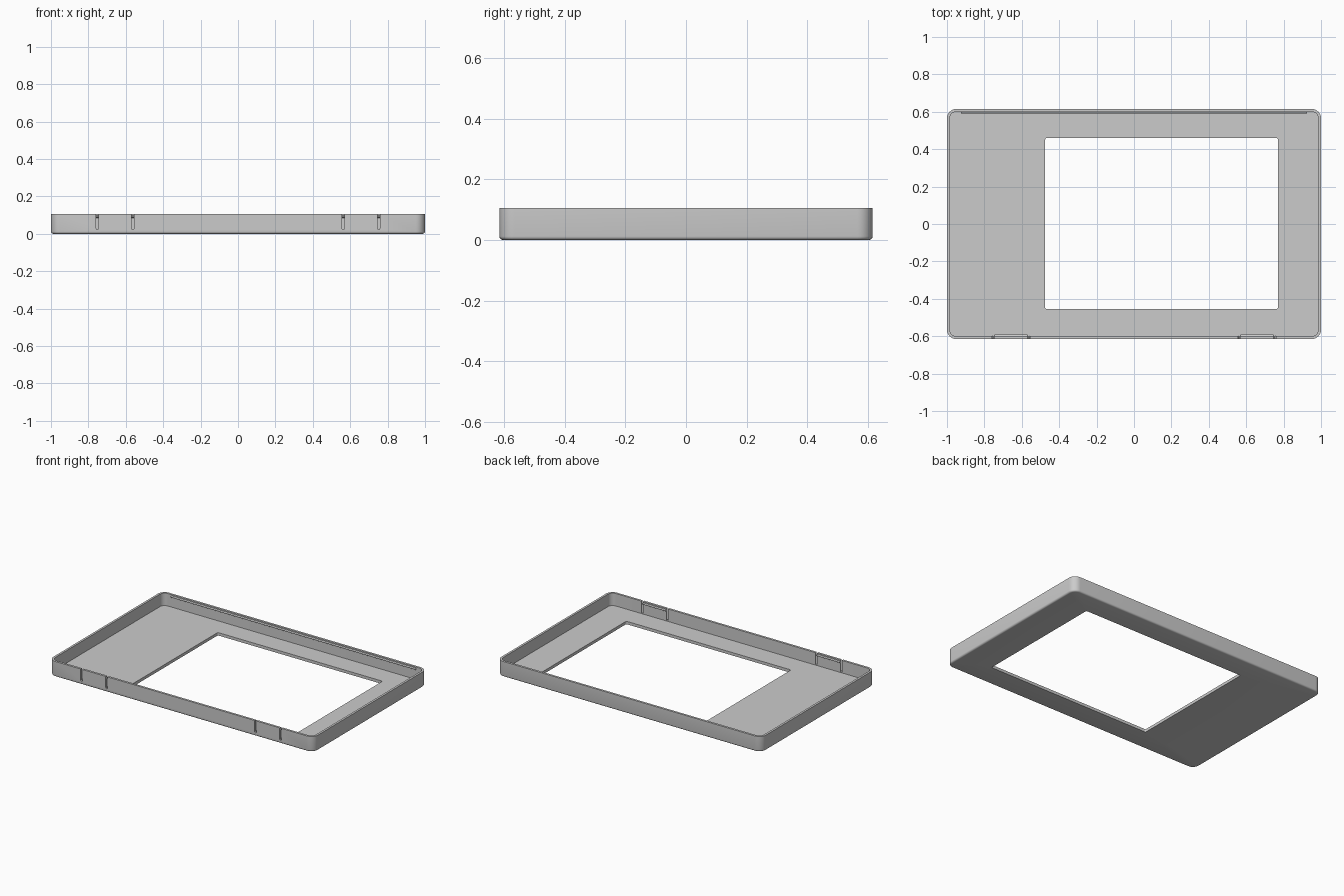
import bpy, bmesh, math

if "Cube" in bpy.data.objects:
    bpy.data.objects.remove(bpy.data.objects["Cube"])

W, D, H = 1.0, 0.615, 0.105      # half width, half depth, height
WALL, FLOOR, FILLET = 0.015, 0.02, 0.012

grey = bpy.data.materials.new("plain_grey")
grey.use_nodes = True
colour = (0.6, 0.6, 0.6, 1)
grey.diffuse_color = colour
grey.node_tree.nodes["Principled BSDF"].inputs["Base Color"].default_value = colour


def finish(name, bm):
    bmesh.ops.recalc_face_normals(bm, faces=bm.faces)
    mesh = bpy.data.meshes.new(name)
    bm.to_mesh(mesh)
    bm.free()
    mesh.materials.append(grey)
    obj = bpy.data.objects.new(name, mesh)
    bpy.context.collection.objects.link(obj)
    return obj


def rounded_ring(bm, x0, x1, y0, y1, radius, z, steps=8):
    corners = [(x1, y1, -1, -1), (x0, y1, 1, -1), (x0, y0, 1, 1), (x1, y0, -1, 1)]
    ring = []
    for i, (x, y, sx, sy) in enumerate(corners):
        for k in range(steps + 1):
            a = math.pi / 2 * (i + k / steps)
            ring.append(bm.verts.new((x + radius * (sx + math.cos(a)),
                                      y + radius * (sy + math.sin(a)), z)))
    return ring


def prism(name, profile, x0, x1):
    """Extrude a (y, z) profile along x."""
    bm = bmesh.new()
    face = bm.faces.new([bm.verts.new((x0, y, z)) for y, z in profile])
    new = bmesh.ops.extrude_face_region(bm, geom=[face])["geom"]
    bmesh.ops.translate(bm, vec=(x1 - x0, 0, 0),
                        verts=[v for v in new if isinstance(v, bmesh.types.BMVert)])
    return finish(name, bm)


# Tray: rings run up the outside, down the inside and through the window
bm = bmesh.new()


def inset_ring(d, z):
    return rounded_ring(bm, -W + d, W - d, -D + d, D - d, 0.05 - d, z)


rings = []
for k in range(5):
    a = math.pi / 2 * k / 4
    rings.append(inset_ring(FILLET * (1 - math.sin(a)), FILLET * (1 - math.cos(a))))
rings += [inset_ring(0, H), inset_ring(WALL, H), inset_ring(WALL, FLOOR)]
for z in (FLOOR, 0):
    rings.append(rounded_ring(bm, -0.475, 0.77, -0.455, 0.46, 0.01, z))
for lower, upper in zip(rings, rings[1:] + rings[:1]):
    n = len(lower)
    for i in range(n):
        j = (i + 1) % n
        bm.faces.new((lower[i], lower[j], upper[j], upper[i]))
tray = finish("tray", bm)

# Slots that free the two front clips, with rounded lower ends
bm = bmesh.new()
r = 0.006
for x in (-0.752, -0.563, 0.563, 0.752):
    outline = [(x + r, H + 0.02), (x - r, H + 0.02)]
    for k in range(7):
        a = math.pi * (1 + k / 6)
        outline.append((x + r * math.cos(a), 0.028 + r * math.sin(a)))
    face = bm.faces.new([bm.verts.new((px, -D - 0.02, pz)) for px, pz in outline])
    new = bmesh.ops.extrude_face_region(bm, geom=[face])["geom"]
    bmesh.ops.translate(bm, vec=(0, 0.045, 0),
                        verts=[v for v in new if isinstance(v, bmesh.types.BMVert)])
cutter = finish("slot_cutter", bm)
cutter.hide_render = True
cutter.hide_set(True)
cut = tray.modifiers.new("slots", 'BOOLEAN')
cut.operation = 'DIFFERENCE'
cut.solver = 'EXACT'
cut.object = cutter


# Snap ridges on the inner walls
def ridge(name, side, x0, x1):
    wall, tip = side * (D - WALL + 0.002), side * (D - WALL - 0.008)
    prism(name, [(wall, 0.083), (tip, 0.089), (tip, 0.092), (wall, 0.098)], x0, x1)


ridge("back_ridge", 1, -0.925, 0.925)
ridge("right_clip_ridge", -1, -0.746, -0.569)
ridge("left_clip_ridge", -1, 0.569, 0.746)

# Smooth rounded corners, sharp rims
bpy.ops.object.select_all(action='DESELECT')
tray.select_set(True)
bpy.context.view_layer.objects.active = tray
bpy.ops.object.modifier_apply(modifier="slots")
bpy.data.objects.remove(cutter)
bpy.ops.object.shade_smooth_by_angle(angle=math.radians(30))
